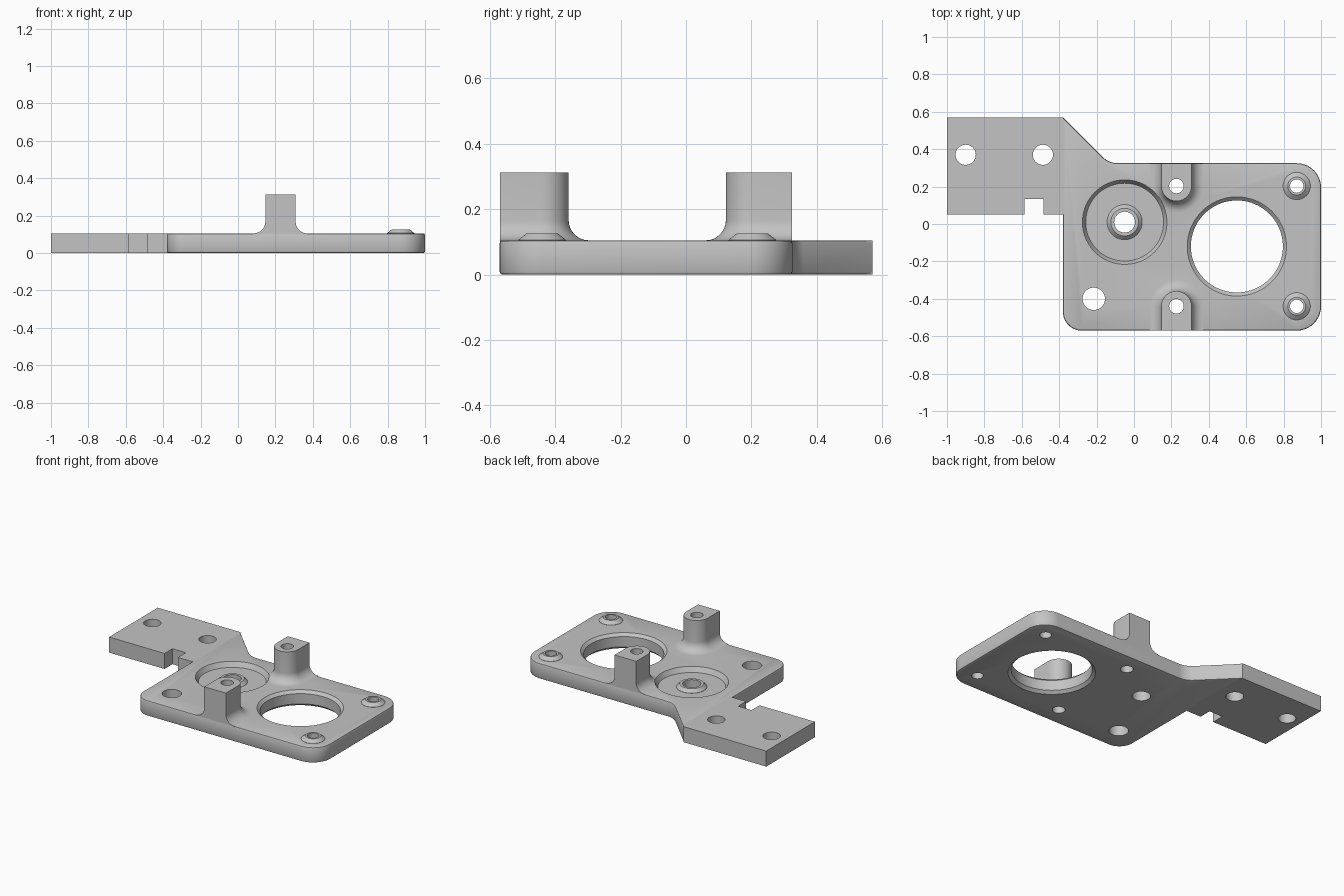
import bpy
import bmesh
from math import sin, cos, pi, tau
from mathutils import Vector

cube = bpy.data.objects.get("Cube")
if cube:
    bpy.data.objects.remove(cube)

TOP = 0.105
GREY = (0.55, 0.55, 0.55, 1)
metal = bpy.data.materials.new("grey_metal")
metal.use_nodes = True
metal.diffuse_color = GREY
metal.node_tree.nodes["Principled BSDF"].inputs["Base Color"].default_value = GREY


def loft(name, rings):
    """Solid skinned through rings of equal length, capped at both ends."""
    bm = bmesh.new()
    rows = [[bm.verts.new(p) for p in ring] for ring in rings]
    for low, high in zip(rows, rows[1:]):
        for i in range(len(low)):
            j = (i + 1) % len(low)
            bm.faces.new((low[i], low[j], high[j], high[i]))
    bm.faces.new(rows[0][::-1])
    bm.faces.new(rows[-1])
    bmesh.ops.recalc_face_normals(bm, faces=bm.faces[:])
    mesh = bpy.data.meshes.new(name)
    bm.to_mesh(mesh)
    bm.free()
    mesh.materials.append(metal)
    obj = bpy.data.objects.new(name, mesh)
    bpy.context.collection.objects.link(obj)
    return obj


def turned(name, x, y, profile, sides=48):
    """Round solid about a vertical axis from (radius, height) pairs."""
    return loft(name, [[(x + r * cos(tau * i / sides), y + r * sin(tau * i / sides), z)
                        for i in range(sides)] for r, z in profile])


def rounded(corners, inset, z, steps=10):
    """Counter-clockwise outline with filleted (x, y, radius) corners, moved inward."""
    points = []
    for i, (x, y, r) in enumerate(corners):
        p = Vector((x, y))
        a = (Vector(corners[i - 1][:2]) - p).normalized()
        b = (Vector(corners[(i + 1) % len(corners)][:2]) - p).normalized()
        turn = 1 if b.cross(a) > 0 else -1
        half = a.angle(b) / 2
        middle = (a + b).normalized()
        if r == 0:
            points.append(p + middle * turn * inset / sin(half))
            continue
        centre = p + middle * r / sin(half)
        reach = r * cos(half) / sin(half)
        start, end = p + a * reach - centre, p + b * reach - centre
        sweep = start.angle(end) * turn
        for k in range(steps + 1):
            t = sweep * k / steps
            arm = Vector((start.x * cos(t) - start.y * sin(t),
                          start.x * sin(t) + start.y * cos(t)))
            points.append(centre + arm * (r - turn * inset) / r)
    return [(q.x, q.y, z) for q in points]


def combine(target, tool, operation):
    mod = target.modifiers.new("combine", 'BOOLEAN')
    mod.operation, mod.object, mod.solver = operation, tool, 'EXACT'
    bpy.context.view_layer.objects.active = target
    bpy.ops.object.modifier_apply(modifier=mod.name)
    bpy.data.objects.remove(tool)


def drill(target, x, y, r):
    combine(target, turned("drill_cutter", x, y, [(r, -0.1), (r, 0.5)], 32), 'DIFFERENCE')


# Main plate with softened rims
body = [(-0.38, -0.57, 0.1), (1, -0.57, 0.13), (1, 0.325, 0.13),
        (-0.135, 0.325, 0.12), (-0.38, 0.57, 0)]
SOFT = 0.009
plate = loft("mounting_plate", [rounded(body, inset, z) for inset, z in (
    (SOFT, 0), (SOFT * 0.3, SOFT * 0.3), (0, SOFT),
    (0, TOP - SOFT), (SOFT * 0.3, TOP - SOFT * 0.3), (SOFT, TOP))])

# Sharp-edged side tab with a notch, overlapping the plate rim
tab_shape = [(-1, 0.05), (-0.585, 0.05), (-0.585, 0.135), (-0.485, 0.135), (-0.485, 0.05),
             (-0.38, 0.05), (-0.365, 0.06), (-0.365, 0.54), (-0.38, 0.57), (-1, 0.57)]
tab = loft("side_tab", [[(x, y, z) for x, y in tab_shape] for z in (0, TOP)])

# Upright posts, flush with the plate walls and flared at the foot
POST_X, POST_R, FLARE = 0.227, 0.081, 0.062


def post(name, y, wall):
    side = 1 if wall > 0 else -1
    levels = [(FLARE, 0.05)]
    for k in range(9):
        a = k / 8 * pi / 2
        levels.append((FLARE * (1 - sin(a)), TOP + FLARE * (1 - cos(a))))
    levels.append((0, 0.312))
    rings = []
    for grow, z in levels:
        r = POST_R + grow
        ring = [(POST_X + r, wall, z)]
        ring += [(POST_X + r * cos(pi * k / 24), y - side * r * sin(pi * k / 24), z)
                 for k in range(25)]
        rings.append(ring + [(POST_X - r, wall, z)])
    return loft(name, rings)


combine(plate, post("front_post", -0.44, -0.5695), 'UNION')
combine(plate, post("back_post", 0.203, 0.3245), 'UNION')

# Low conical bosses at the right-hand corners
for y in (-0.44, 0.203):
    boss = turned("corner_boss", 0.87, y, [(0.073, 0.05), (0.073, TOP + 0.001), (0.048, 0.126)])
    combine(plate, boss, 'UNION')

# Round recess with a raised centre boss
HUB = (-0.05, 0.01)
FLOOR = 0.072
combine(plate, turned("recess_cutter", *HUB, [(0.208, FLOOR), (0.226, TOP), (0.226, 0.2)], 72),
        'DIFFERENCE')
combine(plate, turned("hub_boss", *HUB, [(0.094, 0.04), (0.094, FLOOR + 0.001), (0.074, 0.094)]),
        'UNION')

# Large window, chamfered on both faces
combine(plate, turned("window_cutter", 0.55, -0.12, [
    (0.276, -0.01), (0.246, 0.018), (0.246, TOP - 0.018), (0.276, TOP + 0.01)], 80),
    'DIFFERENCE')

# Drilled holes
for x, y, r in [(-0.215, -0.4, 0.06), (*HUB, 0.056), (0.87, -0.44, 0.036), (0.87, 0.203, 0.036),
                (POST_X, -0.44, 0.039), (POST_X, 0.203, 0.039)]:
    drill(plate, x, y, r)
for x in (-0.9, -0.487):
    drill(tab, x, 0.37, 0.054)

bpy.ops.object.select_all(action='DESELECT')
for part in (plate, tab):
    part.select_set(True)
bpy.ops.object.shade_smooth_by_angle(angle=pi / 7)
